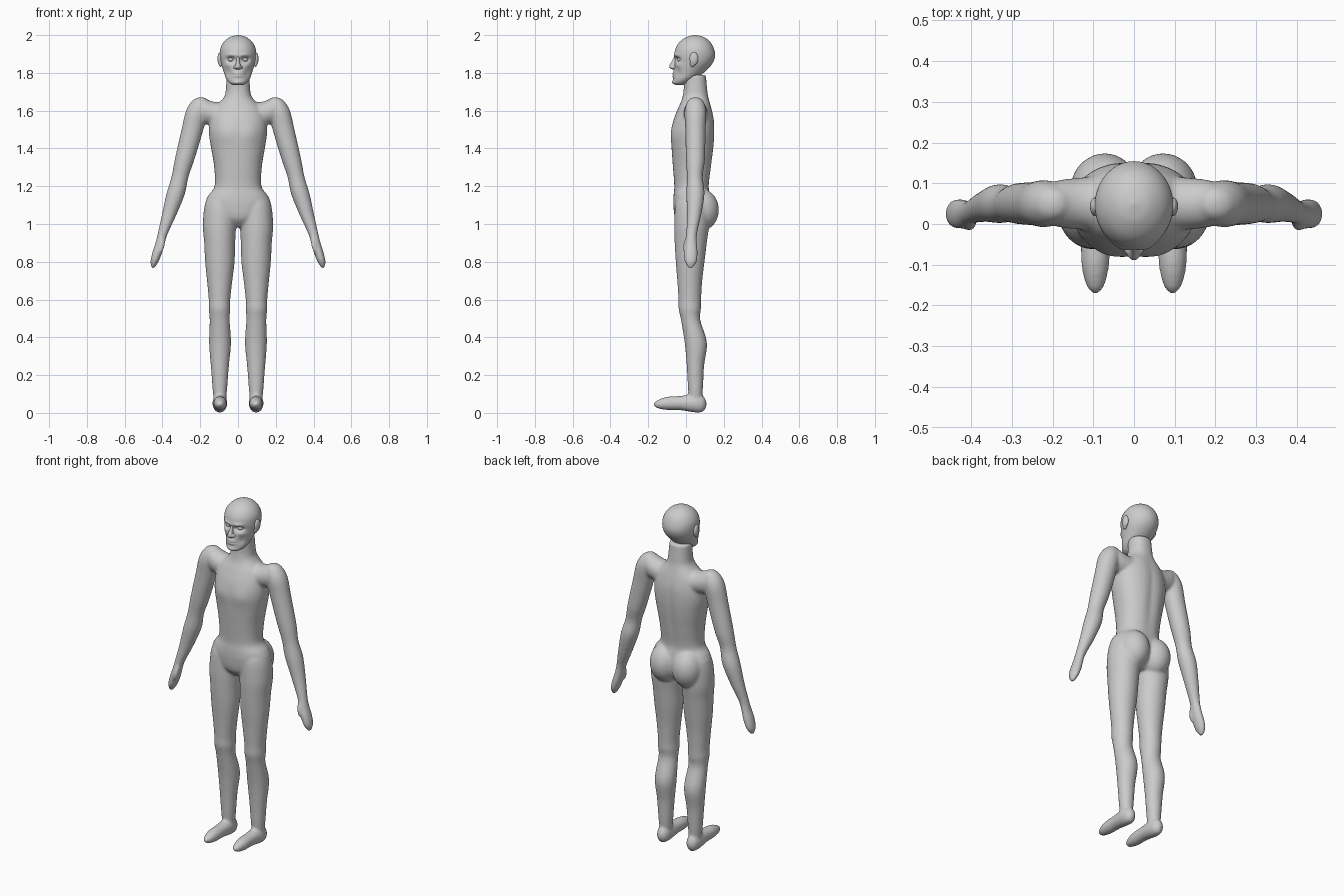
import bpy, bmesh, math
from mathutils import Vector

SEG = 48


def catmull(a, b, c, d, t):
    return [0.5 * (2*q + (r-p)*t + (2*p-5*q+4*r-s)*t*t + (3*q-p-3*r+s)*t**3)
            for p, q, r, s in zip(a, b, c, d)]


def loft(bm, rows, axis='z', mirror=False, power=1.0, steps=6):
    """Smooth tube through rows of (position, centre u, centre v, radius u, radius v)."""
    dense = []
    for i in range(len(rows) - 1):
        a, d = rows[max(i-1, 0)], rows[min(i+2, len(rows)-1)]
        dense += [catmull(a, rows[i], rows[i+1], d, k/steps) for k in range(steps)]
    dense.append(rows[-1])
    for side in ((1, -1) if mirror else (1,)):
        rings = []
        for p, cu, cv, ru, rv in dense:
            ring = []
            for k in range(SEG):
                a = 2*math.pi*k/SEG
                c, s = math.cos(a), math.sin(a)
                u = cu + max(ru, .002)*math.copysign(abs(c)**power, c)
                v = cv + max(rv, .002)*math.copysign(abs(s)**power, s)
                x, y, z = {'z': (u, v, p), 'y': (u, p, v), 'x': (p, u, v)}[axis]
                ring.append(bm.verts.new((x*side, y, z)))
            rings.append(ring)
        for r0, r1 in zip(rings, rings[1:]):
            for k in range(SEG):
                n = (k+1) % SEG
                bm.faces.new((r0[k], r0[n], r1[n], r1[k]))
        bm.faces.new(rings[0])
        bm.faces.new(rings[-1])


def ball(bm, centre, radii, mirror=True):
    for side in ((1, -1) if mirror else (1,)):
        made = bmesh.ops.create_uvsphere(bm, u_segments=32, v_segments=20, radius=1)
        for v in made['verts']:
            v.co = Vector(((centre[0] + v.co.x*radii[0])*side,
                           centre[1] + v.co.y*radii[1], centre[2] + v.co.z*radii[2]))


def bump(bm, centre, size, dy):
    """Push the surface along y near a point, on both sides of the body."""
    for v in bm.verts:
        d = sum(((p-c)/s)**2 for p, c, s in zip((abs(v.co.x), v.co.y, v.co.z), centre, size))
        v.co.y += dy*math.exp(-d)


def finish(name, bm, voxel=None):
    bmesh.ops.recalc_face_normals(bm, faces=bm.faces)
    for f in bm.faces:
        f.smooth = True
    me = bpy.data.meshes.new(name)
    bm.to_mesh(me)
    bm.free()
    ob = bpy.data.objects.new(name, me)
    bpy.context.collection.objects.link(ob)
    if voxel:
        m = ob.modifiers.new("fuse", 'REMESH')
        m.mode, m.voxel_size, m.use_smooth_shade = 'VOXEL', voxel, True
        s = ob.modifiers.new("soften", 'SMOOTH')
        s.factor, s.iterations = 0.5, 8
    return ob


body = bmesh.new()
# torso and neck
loft(body, [(.985, 0, .03, .04, .05), (1.03, 0, .035, .13, .092), (1.1, 0, .035, .172, .102),
            (1.15, 0, .032, .158, .098), (1.2, 0, .03, .124, .092), (1.3, 0, .033, .126, .102),
            (1.4, 0, .036, .142, .112), (1.48, 0, .038, .154, .115), (1.55, 0, .042, .15, .108),
            (1.61, 0, .047, .13, .09), (1.65, 0, .05, .092, .075), (1.68, 0, .05, .07, .067),
            (1.72, 0, .05, .064, .062), (1.79, 0, .045, .06, .06)], power=.9)
# chest muscles and spine groove
bump(body, (.065, -.075, 1.48), (.055, .06, .05), -.008)
bump(body, (0, .15, 1.4), (.025, .06, .2), -.008)
# shoulder bridge
loft(body, [(0, .05, 1.57, .08, .08), (.12, .05, 1.583, .065, .063),
            (.19, .05, 1.6, .056, .066), (.23, .05, 1.6, .03, .04)], 'x', True)
# arms and hands
loft(body, [(1.672, .195, .05, .008, .01), (1.655, .2, .05, .04, .038), (1.6, .217, .05, .058, .057),
            (1.5, .241, .05, .058, .054), (1.34, .283, .05, .052, .05), (1.25, .307, .047, .045, .042),
            (1.16, .33, .05, .049, .048), (1.05, .364, .043, .039, .038), (.95, .398, .03, .027, .029),
            (.9, .412, .026, .025, .032), (.85, .427, .025, .026, .037), (.8, .442, .025, .021, .032),
            (.765, .45, .025, .007, .01)], mirror=True)
# thumbs
loft(body, [(.94, .396, .015, .009, .012), (.9, .402, .003, .016, .016),
            (.865, .406, -.004, .012, .012), (.845, .408, -.006, .004, .004)], mirror=True)
# legs
loft(body, [(1.17, .085, .035, .03, .04), (1.12, .09, .033, .08, .085), (1.0, .098, .03, .088, .092),
            (.9, .097, .025, .082, .085), (.8, .096, .022, .078, .076), (.7, .097, .02, .067, .066),
            (.6, .098, .02, .057, .06), (.55, .098, .02, .057, .059), (.49, .097, .025, .053, .051),
            (.37, .095, .052, .058, .059), (.25, .096, .05, .048, .046), (.12, .096, .05, .038, .039),
            (.04, .096, .05, .03, .03)], mirror=True)
# buttocks
ball(body, (.072, .082, 1.075), (.085, .092, .11))
# feet
loft(body, [(-.174, .095, .045, .004, .004), (-.152, .095, .046, .022, .021), (-.1, .095, .05, .034, .035),
            (-.03, .095, .052, .036, .038), (.05, .096, .05, .039, .048), (.09, .096, .048, .03, .042),
            (.109, .096, .046, .008, .012)], 'y', True)
finish("body", body, .007)

# head with carved sockets, brow, cheekbones and lips
head = bmesh.new()
SEG = 96
loft(head, [(1.735, 0, -.03, .02, .02), (1.745, 0, -.026, .043, .042), (1.77, 0, -.006, .063, .06),
            (1.81, 0, .02, .077, .085), (1.85, 0, .04, .09, .1), (1.89, 0, .046, .096, .108),
            (1.93, 0, .046, .093, .101), (1.965, 0, .047, .074, .08), (1.99, 0, .049, .042, .045),
            (2.0, 0, .05, .006, .006)], steps=10)
bump(head, (.037, -.05, 1.871), (.022, .04, .013), .022)
bump(head, (.036, -.055, 1.895), (.03, .04, .01), -.007)
bump(head, (.055, -.04, 1.842), (.02, .04, .014), -.007)
bump(head, (.05, -.045, 1.8), (.018, .04, .022), .008)
bump(head, (0, -.065, 1.79), (.024, .04, .014), -.008)
bump(head, (0, -.07, 1.79), (.026, .04, .003), .006)
bump(head, (0, -.07, 1.752), (.022, .04, .012), -.005)
finish("head", head)

# nose
nose = bmesh.new()
SEG = 32
loft(nose, [(1.892, 0, -.052, .007, .008), (1.865, 0, -.06, .009, .014), (1.843, 0, -.068, .013, .019),
            (1.83, 0, -.07, .017, .019), (1.82, 0, -.066, .012, .012), (1.817, 0, -.064, .003, .003)])
ball(nose, (.015, -.062, 1.829), (.01, .012, .009))
finish("nose", nose, .003)

# eyes
eyes = bmesh.new()
ball(eyes, (.037, -.03, 1.871), (.016, .016, .012))
finish("eyes", eyes)

# ears
ears = bmesh.new()
ball(ears, (.096, .042, 1.875), (.013, .024, .036))
ball(ears, (.092, .034, 1.85), (.01, .014, .02))
bump(ears, (.108, .036, 1.878), (.008, .012, .018), .006)
finish("ears", ears, .004)
